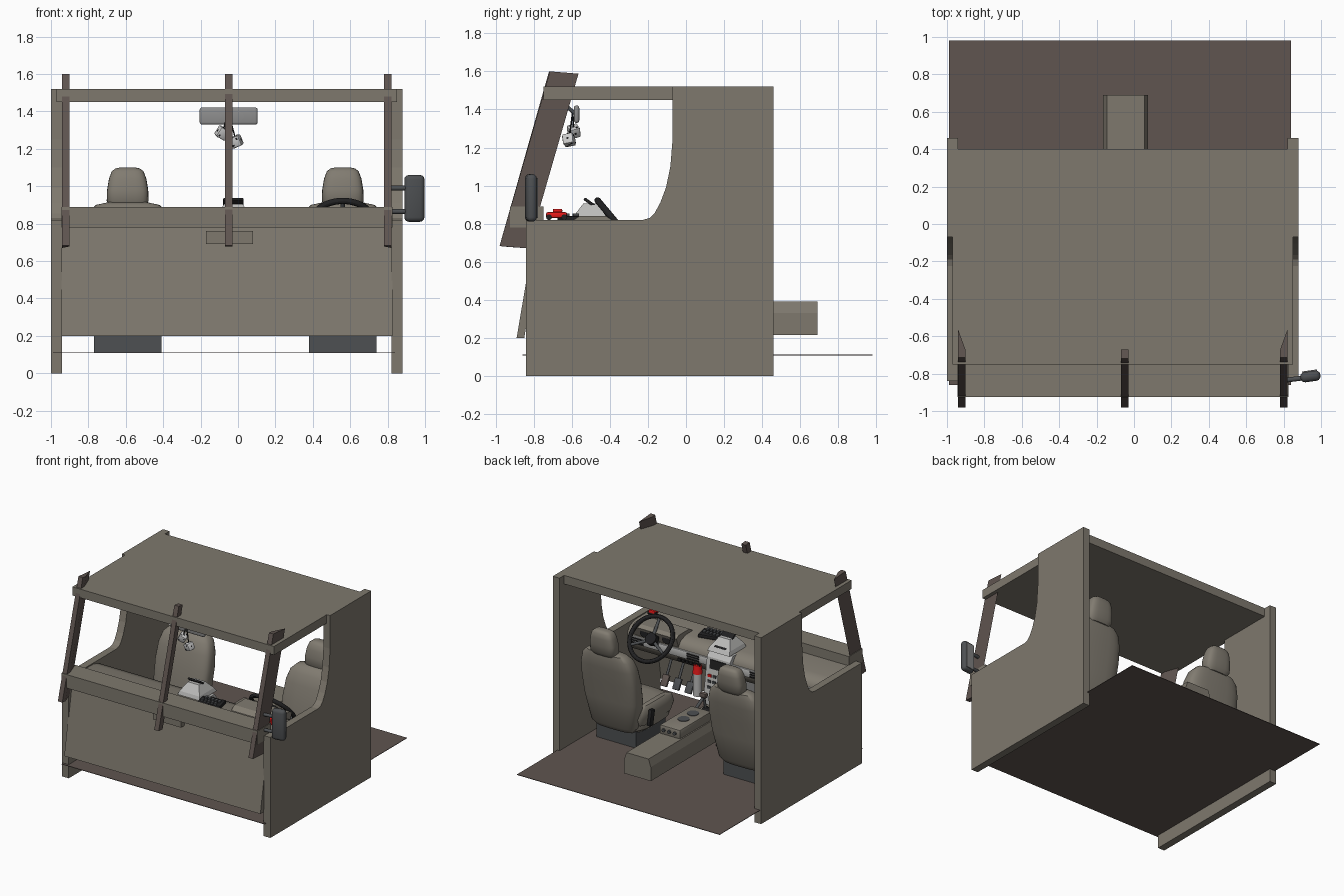
import bpy, bmesh, math
from mathutils import Vector, Matrix, Euler

if "Cube" in bpy.data.objects:
    bpy.data.objects.remove(bpy.data.objects["Cube"])

def mat(name, r, g, b):
    m = bpy.data.materials.new(name)
    m.diffuse_color = (r, g, b, 1)
    m.use_nodes = True
    m.node_tree.nodes["Principled BSDF"].inputs["Base Color"].default_value = m.diffuse_color
    return m

BODY = mat("tan", .21, .19, .155)
BROWN = mat("brown", .115, .09, .08)
SEAT = mat("seat_cloth", .22, .20, .165)
BLACK = mat("black", .015, .015, .016)
DARK = mat("dark_grey", .075, .08, .085)
GLASS = mat("mirror_grey", .27, .27, .27)
LIGHT = mat("light_grey", .5, .5, .49)
RED = mat("red", .8, .01, .01)
WHITE = mat("white", .75, .75, .73)

def add(name, bm, m, loc=(0, 0, 0), rot=(0, 0, 0), smooth=False):
    bmesh.ops.recalc_face_normals(bm, faces=bm.faces[:])
    me = bpy.data.meshes.new(name)
    bm.to_mesh(me)
    bm.free()
    o = bpy.data.objects.new(name, me)
    o.location, o.rotation_euler = loc, rot
    bpy.context.collection.objects.link(o)
    me.materials.append(m)
    if smooth:
        bpy.ops.object.select_all(action='DESELECT')
        o.select_set(True)
        bpy.context.view_layer.objects.active = o
        bpy.ops.object.shade_smooth_by_angle(angle=math.radians(40))
    return o

def box(name, lo, hi, m, rot=(0, 0, 0), bev=0, seg=2):
    lo, hi = Vector(lo), Vector(hi)
    s = hi - lo
    bm = bmesh.new()
    bmesh.ops.create_cube(bm, size=1, matrix=Matrix.Diagonal((*s, 1)))
    if bev:
        bmesh.ops.bevel(bm, geom=bm.edges[:], offset=bev, segments=seg, profile=.5, affect='EDGES')
    return add(name, bm, m, (lo + hi) / 2, rot, bool(bev))

def cube_at(name, c, s, m, rot=(0, 0, 0), bev=0, seg=2):
    c, h = Vector(c), Vector(s) / 2
    return box(name, c - h, c + h, m, rot, bev, seg)

def loft(name, rings, m, smooth=False):
    bm = bmesh.new()
    vs = [[bm.verts.new(p) for p in r] for r in rings]
    n = len(vs[0])
    for a, b in zip(vs, vs[1:]):
        for i in range(n):
            bm.faces.new((a[i], a[(i + 1) % n], b[(i + 1) % n], b[i]))
    bm.faces.new(vs[0])
    bm.faces.new(vs[-1])
    return add(name, bm, m, smooth=smooth)

def prism(name, yz, x0, x1, m, smooth=False):
    return loft(name, [[(x, y, z) for y, z in yz] for x in (x0, x1)], m, smooth)

def rod(name, a, b, r, m, r2=None, n=16):
    a, b = Vector(a), Vector(b)
    bm = bmesh.new()
    bmesh.ops.create_cone(bm, cap_ends=True, segments=n, radius1=r, radius2=r if r2 is None else r2, depth=(b - a).length)
    return add(name, bm, m, (a + b) / 2, (b - a).to_track_quat('Z', 'Y').to_euler(), True)

def pillow(name, x, secs, m):
    # stacked rounded-rectangle sections: z, y, half width, half depth
    def sgn(v):
        return math.copysign(abs(v) ** .6, v)
    rings = [[(x + hw * sgn(math.cos(t)), y + hd * sgn(math.sin(t)), z)
              for t in (2 * math.pi * i / 28 for i in range(28))] for z, y, hw, hd in secs]
    return loft(name, rings, m, True)

# cab side walls with window cut-outs
wall = [(-.84, 0), (.46, 0), (.46, 1.52), (-.07, 1.52), (-.07, 1.25), (-.082, 1.1), (-.105, .99),
        (-.135, .91), (-.165, .855), (-.19, .83), (-.225, .82), (-.84, .82)]
prism("left_wall", wall, -1, -.94, BODY)
prism("right_wall", wall, .82, .88, BODY)
# roof, side rails, floor
box("roof", (-.94, -.75, 1.45), (.82, .40, 1.52), BODY)
box("left_roof_rail", (-.97, -.75, 1.45), (-.94, -.07, 1.52), BODY)
box("right_roof_rail", (.82, -.75, 1.45), (.85, -.07, 1.52), BODY)
box("floor", (-.99, -.86, .108), (.84, .98, .112), BROWN)
# slanted front panel and windscreen sill
prism("front_panel", [(-.89, .2), (-.79, .79), (-.75, .79), (-.85, .2)], -.945, .825, BODY)
box("windscreen_sill", (-.945, -.925, .78), (.825, -.75, .89), BODY)
# windscreen pillars
for name, xo, xi in (("left_pillar", -.94, -.90), ("right_pillar", .82, .78)):
    loft(name, [[(xo, y, z), (xi, y, z), (xi, y + .04, z - .004), (xo, y + .15, z - .012)]
                for y, z in ((-.98, .682), (-.715, 1.6))], BROWN)
loft("centre_pillar", [[(-.07, y, z), (-.03, y, z), (-.03, y + .05, z - .005), (-.07, y + .05, z - .005)]
                       for y, z in ((-.98, .682), (-.72, 1.6))], BROWN)

# dashboard
prism("dashboard", [(-.78, .815), (-.52, .81), (-.45, .79), (-.42, .75), (-.415, .68), (-.45, .61),
                    (-.52, .575), (-.78, .56)], -.94, .82, SEAT, True)
box("dash_trim", (-.90, -.425, .67), (.78, -.405, .735), LIGHT, bev=.008)
prism("instrument_hood", [(-.62, .80), (-.56, .84), (-.42, .84), (-.39, .82), (-.42, .74), (-.6, .74)], .36, .76, SEAT)
for i in range(3):
    rod("gauge", (.46 + .1 * i, -.43, .785), (.46 + .1 * i, -.398, .785), .035, BLACK)
for x in (-.82, -.35, .22, .72):
    for k in range(3):
        box("vent_slat", (x - .055, -.41, .68 + .018 * k), (x + .055, -.398, .69 + .018 * k), BLACK)
for i in range(6):
    box("dash_switch", (.16 + .035 * i, -.42, .64), (.185 + .035 * i, -.405, .66), BLACK)
box("glovebox", (-.75, -.445, .60), (-.42, -.415, .665), SEAT, bev=.006)
box("dash_duct", (-.17, -.85, .69), (.08, -.6, .76), BODY)

# centre stack with screen, buttons and knobs
prism("centre_stack", [(-.7, .2), (-.7, .78), (-.42, .80), (-.385, .76), (-.34, .45), (-.34, .36), (-.2, .3), (-.2, .2)],
      -.13, .08, LIGHT)
cube_at("radio_screen", (-.025, -.378, .71), (.14, .014, .07), BLACK, (.11, 0, 0))
for r in range(3):
    for c in range(4):
        cube_at("stack_button", (-.09 + .043 * c, -.366 + .006 * r, .62 - .045 * r), (.028, .02, .02),
                RED if (r, c) in ((0, 0), (0, 3)) else DARK)

# dashboard clutter: grey pod, black handset, red toy
loft("dash_pod", [[(-.025 + a * w, y0 if b < 0 else y1, z) for a, b in ((-1, -1), (1, -1), (1, 1), (-1, 1))]
                  for w, y0, y1, z in ((.10, -.60, -.38, .81), (.09, -.59, -.40, .84), (.05, -.54, -.46, .905))], LIGHT)
cube_at("pod_screen", (-.025, -.47, .885), (.11, .16, .016), BLACK, (-.62, 0, 0), .005)
cube_at("handset_base", (.18, -.60, .825), (.19, .12, .03), BLACK, (0, 0, .2), .008)
for i in range(5):
    for j in range(2):
        cube_at("handset_key", (.12 + .03 * i, -.63 + .05 * j, .845), (.02, .03, .015), DARK, (0, 0, .2))
cube_at("red_toy_body", (.75, -.68, .845), (.06, .11, .032), RED, bev=.01)
cube_at("red_toy_top", (.75, -.675, .868), (.045, .05, .02), RED, bev=.007)
for y in (-.72, -.64):
    rod("toy_axle", (.715, y, .834), (.785, y, .834), .015, BLACK)

# steering wheel, spokes and column
WC, WR = Vector((.56, -.35, .785)), Euler((math.radians(-50), 0, 0))
R = WR.to_matrix()
bpy.ops.mesh.primitive_torus_add(major_radius=.178, minor_radius=.017, major_segments=48, minor_segments=12,
                                 location=WC, rotation=WR)
wheel = bpy.context.object
wheel.name = "steering_wheel"
wheel.data.materials.append(BLACK)
bpy.ops.object.shade_smooth_by_angle()
for a in (30, 150, 270):
    d = R @ Vector((math.cos(math.radians(a)), math.sin(math.radians(a)), 0))
    rod("wheel_spoke", WC + R @ Vector((0, 0, -.015)), WC + d * .175, .014, DARK, .011, 10)
rod("wheel_hub", WC + R @ Vector((0, 0, -.035)), WC + R @ Vector((0, 0, .012)), .045, BLACK, n=24)
rod("steering_column", WC, WC + R @ Vector((0, 0, -.24)), .03, DARK)

# pedals
for x in (.36, .47, .58):
    cube_at("pedal", (x, -.56, .36), (.06, .02, .09), DARK if x < .5 else BROWN, (.5, 0, 0), .005)
    rod("pedal_arm", (x, -.57, .37), (x, -.68, .58), .01, DARK)
# extinguisher
rod("extinguisher_body", (.19, -.42, .40), (.19, -.42, .58), .035, LIGHT)
rod("extinguisher_cap", (.19, -.42, .58), (.19, -.42, .65), .038, RED, .03)

# transmission tunnel, cup-holder console and lever
loft("tunnel", [[(x, y, z) for x, z in ((-.165, .215), (.075, .215), (.075, .33), (.055, .39), (-.145, .39), (-.165, .33))]
                for y in (-.8, .69)], BODY)
box("console_box", (-.135, -.14, .38), (.05, .27, .46), SEAT, bev=.012)
for y in (-.03, .09):
    rod("cup_holder", (-.042, y, .45), (-.042, y, .464), .045, DARK, n=24)
for x in (-.09, -.04, .01):
    rod("console_knob", (x, .265, .425), (x, .283, .425), .013, DARK)
rod("gear_gaiter", (-.02, -.23, .38), (-.02, -.23, .43), .055, BLACK, .02)
rod("gear_lever", (-.02, -.23, .40), (-.02, -.2, .53), .01, DARK)
cube_at("gear_knob", (-.02, -.198, .54), (.06, .04, .04), BROWN, bev=.012)
rod("hand_lever", (.03, -.16, .42), (.03, -.3, .5), .012, DARK)

# seats
for side, x, s in (("left", -.59, 1), ("right", .56, -1)):
    pillow(side + "_seat_back", x, [(.24, .10, .16, .05), (.28, .10, .20, .08), (.5, .13, .24, .09), (.66, .16, .245, .09),
           (.78, .185, .235, .085), (.86, .205, .21, .075), (.90, .22, .17, .055), (.915, .225, .1, .03)], SEAT)
    pillow(side + "_headrest", x, [(.89, .245, .09, .04), (.92, .247, .112, .06), (.98, .252, .11, .063),
           (1.04, .26, .1, .06), (1.08, .265, .085, .05), (1.095, .268, .065, .035), (1.10, .27, .04, .02)], SEAT)
    pillow(side + "_seat_cushion", x, [(.23, -.1, .2, .23), (.26, -.1, .235, .26), (.34, -.1, .245, .27),
           (.39, -.1, .235, .26), (.415, -.1, .2, .22), (.42, -.1, .13, .15)], SEAT)
    for k in (-1, 1):
        pillow(side + "_seat_bolster", x + k * .2, [(.3, -.1, .04, .2), (.36, -.1, .05, .23), (.42, -.1, .04, .21),
               (.44, -.1, .02, .16)], SEAT)
    box(side + "_seat_base", (x - .18, -.28, .11), (x + .18, .1, .25), DARK)
    cube_at(side + "_belt_buckle", (x + s * .265, .03, .36), (.03, .05, .13), BLACK, (.2, 0, 0), .008)

# door mirror
cube_at("door_mirror", (.943, -.815, .935), (.108, .055, .25), DARK, (0, 0, .14), .024, 3)
cube_at("door_mirror_glass", (.939, -.786, .935), (.08, .006, .21), GLASS, (0, 0, .14))
for z in (.865, .99):
    rod("mirror_arm", (.81, -.835, z), (.93, -.82, z), .013, DARK)

# cabin mirror with hanging dice
cube_at("cabin_mirror", (-.05, -.575, 1.375), (.31, .028, .092), GLASS, bev=.013, seg=3)
rod("cabin_mirror_stem", (-.05, -.585, 1.38), (-.05, -.68, 1.46), .01, DARK)
PIPS = [[(0, 0)], [(-1, -1), (1, 1)], [(-1, -1), (0, 0), (1, 1)]]
for c, rot in (((-.085, -.59, 1.285), (.3, .5, .4)), ((-.01, -.615, 1.24), (.2, -.35, -.3))):
    cube_at("die", c, (.058, .058, .058), WHITE, rot, .008)
    rm = Euler(rot).to_matrix()
    rod("die_string", c, (-.05, -.595, 1.39), .004, BLACK, n=6)
    for ax in range(3):
        for sg in (-1, 1):
            for a, b in PIPS[ax]:
                p = Vector((0, 0, 0))
                p[ax], p[(ax + 1) % 3], p[(ax + 2) % 3] = sg * .029, a * .015, b * .015
                n = Vector((0, 0, 0))
                n[ax] = sg * .0015
                rod("die_pip", Vector(c) + rm @ (p - n), Vector(c) + rm @ (p + n), .006, BLACK, n=8)
